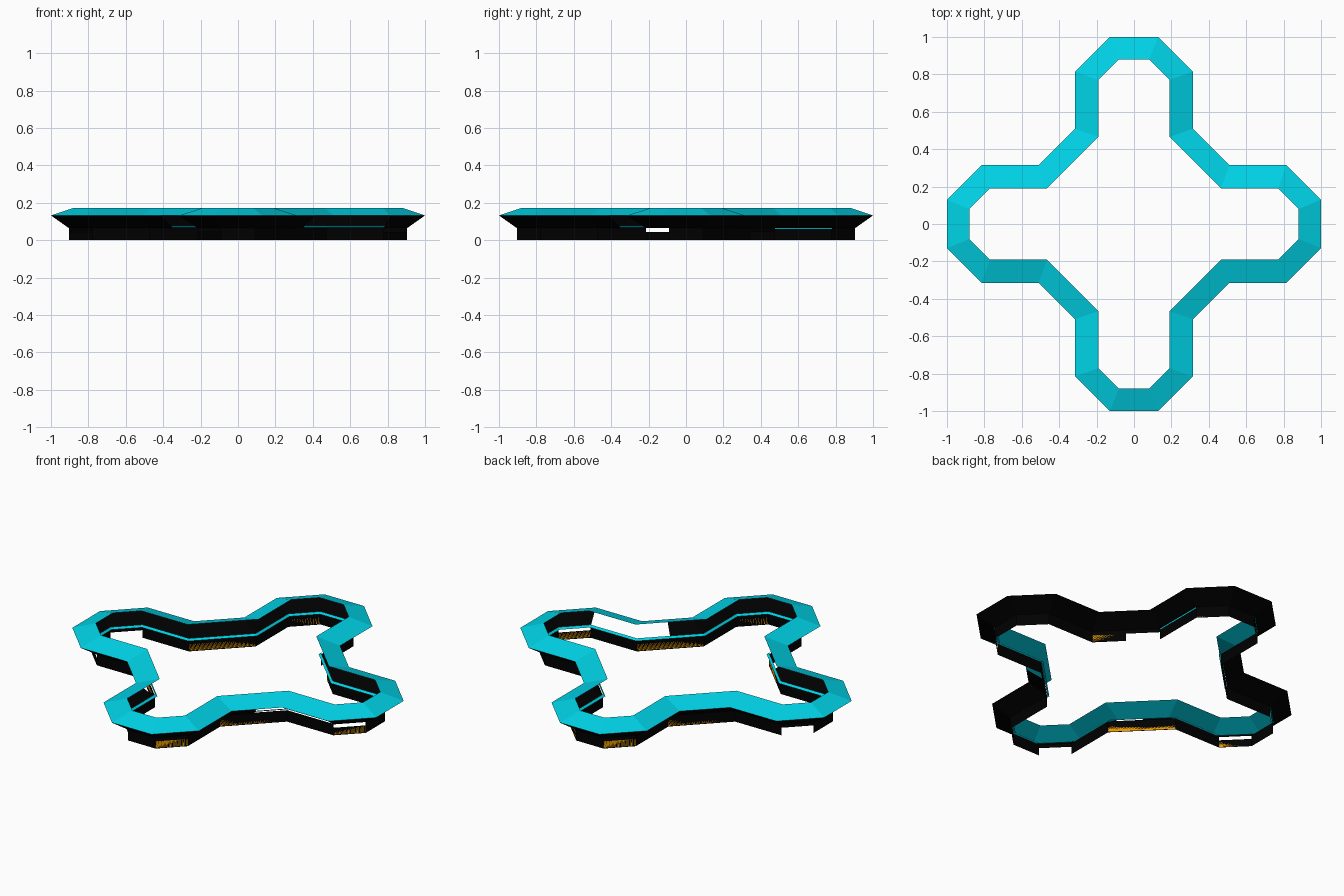
import bpy, bmesh
from mathutils import Vector

if "Cube" in bpy.data.objects:
    bpy.data.objects.remove(bpy.data.objects["Cube"])

def material(name, rgb):
    m = bpy.data.materials.new(name)
    m.diffuse_color = (*rgb, 1)
    m.use_nodes = True
    m.node_tree.nodes["Principled BSDF"].inputs["Base Color"].default_value = m.diffuse_color
    return m

TEAL = material("teal", (0.0, 0.65, 0.80))
BLACK = material("black", (0.0, 0.0, 0.0))
ORANGE = material("orange", (0.80, 0.31, 0.0))

# One quadrant of the cross outline, half of it; the other half is its x/y mirror
OUTER = [(1, .13), (.815, .315), (.51, .315), (.4125, .4125)]
INNER = [(.88, .08), (.77, .19), (.465, .19), (.3275, .3275)]
ALL = {(q, s) for q in range(4) for s in range(7)}

def outline(t):
    """28 points around the cross, t = 0 outer edge, t = 1 inner edge."""
    half = [Vector(o).lerp(Vector(i), t) for o, i in zip(OUTER, INNER)]
    quad = half + [Vector((p.y, p.x)) for p in half[-2::-1]]
    pts = []
    for q in range(4):
        pts += quad
        quad = [Vector((-p.y, p.x)) for p in quad]
    return pts

def band(name, mat, low, high, gaps=()):
    """Sheet between two (t, z) rings; gaps are (quadrant, segment) openings."""
    bm = bmesh.new()
    rings = [[bm.verts.new((p.x, p.y, z)) for p in outline(t)] for t, z in (low, high)]
    for k in range(28):
        if (k // 7, k % 7) not in gaps:
            n = (k + 1) % 28
            bm.faces.new((rings[0][k], rings[0][n], rings[1][n], rings[1][k]))
    bmesh.ops.delete(bm, geom=[v for v in bm.verts if not v.link_faces], context='VERTS')
    me = bpy.data.meshes.new(name)
    bm.to_mesh(me)
    bm.free()
    me.materials.append(mat)
    bpy.context.collection.objects.link(bpy.data.objects.new(name, me))

# Openings in the walls
base_gaps = {(1, 5), (2, 5), (0, 3)}
slot_gaps = {(3, 5), (2, 0)}
slope_gaps = {(3, 3), (3, 4), (2, 3)}
plain = {(q, s) for q, s in ALL if s in (1, 4, 6)}

# Roof, sloping outer wall and two-part base wall
band("roof_slope", TEAL, (0, .132), (1, .172))
band("outer_slope", BLACK, (.78, .066), (0, .132), slope_gaps)
band("upper_base_wall", BLACK, (.80, .045), (.80, .068), slot_gaps)
band("lower_base_wall", BLACK, (.80, 0), (.80, .045), base_gaps)

# Thin teal ledge inside, and its one exposed length outside
band("inner_trim_ledge", TEAL, (.90, .067), (.80, .078))
band("exposed_trim", TEAL, (.785, .059), (.785, .066), ALL - {(0, 4)})

# Orange lining blended into the diagonal base walls
band("orange_lining", ORANGE, (.80, .004), (.80, .043), base_gaps | plain)
